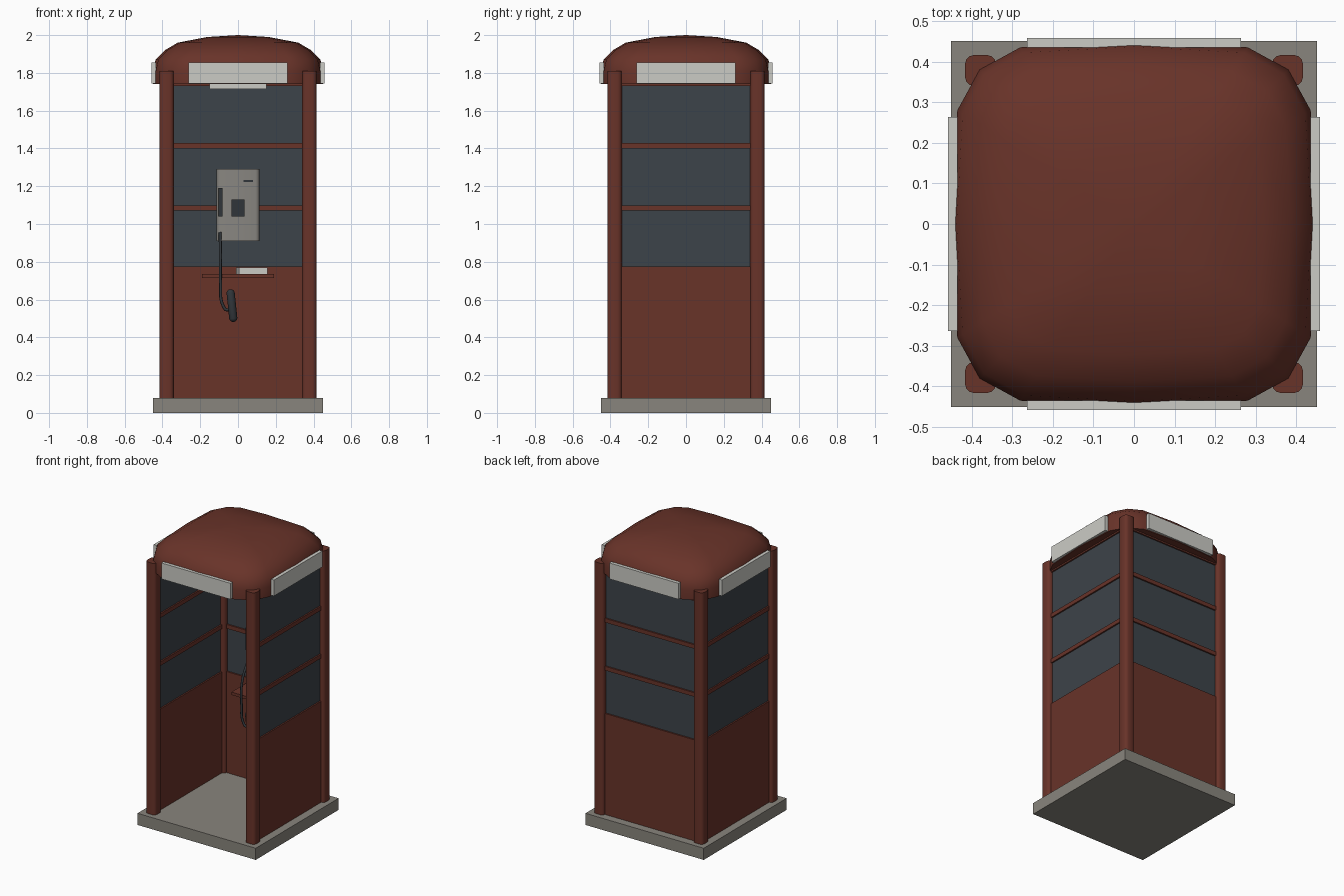
import bpy, bmesh
from math import radians
from mathutils import Vector, Matrix

cube = bpy.data.objects.get("Cube")
if cube:
    bpy.data.objects.remove(cube, do_unlink=True)


def material(name, r, g, b):
    m = bpy.data.materials.new(name)
    m.diffuse_color = (r, g, b, 1)
    m.use_nodes = True
    m.node_tree.nodes["Principled BSDF"].inputs["Base Color"].default_value = (r, g, b, 1)
    return m


RED = material("dark red paint", 0.14, 0.033, 0.022)
GLASS = material("dark glass", 0.046, 0.057, 0.067)
STONE = material("grey stone", 0.25, 0.235, 0.205)
CREAM = material("pale sign panel", 0.6, 0.6, 0.56)
METAL = material("phone metal", 0.25, 0.24, 0.22)
BLACK = material("black plastic", 0.03, 0.036, 0.042)


def add_object(name, bm, mat, smooth=False):
    bmesh.ops.recalc_face_normals(bm, faces=bm.faces)
    mesh = bpy.data.meshes.new(name)
    bm.to_mesh(mesh)
    bm.free()
    mesh.materials.append(mat)
    ob = bpy.data.objects.new(name, mesh)
    bpy.context.collection.objects.link(ob)
    if smooth:
        bpy.ops.object.select_all(action="DESELECT")
        ob.select_set(True)
        bpy.context.view_layer.objects.active = ob
        bpy.ops.object.shade_smooth_by_angle(angle=radians(40))
    return ob


def box(name, mat, xs, ys, zs, turn=0, bevel=0, upright=False):
    """Box between limits, turned about z; bevel all or only upright edges."""
    bm = bmesh.new()
    bmesh.ops.create_cube(bm, size=1)
    for v in bm.verts:
        v.co = Vector([lim[0] if c < 0 else lim[1] for c, lim in zip(v.co, (xs, ys, zs))])
    if bevel:
        edges = [e for e in bm.edges
                 if not upright or abs(e.verts[0].co.z - e.verts[1].co.z) > 0.01]
        bmesh.ops.bevel(bm, geom=edges, offset=bevel, segments=3, profile=0.5, affect="EDGES")
    bmesh.ops.rotate(bm, verts=bm.verts, matrix=Matrix.Rotation(radians(turn), 3, "Z"))
    return add_object(name, bm, mat, bevel > 0)


def tube(name, mat, points, radius):
    curve = bpy.data.curves.new(name, "CURVE")
    curve.dimensions = "3D"
    curve.bevel_depth = radius
    curve.bevel_resolution = 2
    curve.resolution_u = 6
    curve.use_fill_caps = True
    spline = curve.splines.new("BEZIER")
    spline.bezier_points.add(len(points) - 1)
    for p, co in zip(spline.bezier_points, points):
        p.co = co
        p.handle_left_type = p.handle_right_type = "AUTO"
    curve.materials.append(mat)
    ob = bpy.data.objects.new(name, curve)
    bpy.context.collection.objects.link(ob)


# Base slab
box("base_slab", STONE, (-0.45, 0.45), (-0.45, 0.45), (0, 0.08))

# Corner posts
for x, side in ((-0.378, "right"), (0.378, "left")):
    for y, end in ((-0.378, "front"), (0.378, "back")):
        box(f"{end}_{side}_post", RED, (x - 0.038, x + 0.038), (y - 0.038, y + 0.038),
            (0.08, 1.81), bevel=0.022, upright=True)

# Back and side walls: solid lower panel, glazing and bars
SPAN = (-0.345, 0.345)
for turn, side in ((0, "back"), (90, "right"), (-90, "left")):
    box(f"{side}_lower_panel", RED, SPAN, (0.36, 0.395), (0.08, 0.775), turn)
    box(f"{side}_glass", GLASS, SPAN, (0.37, 0.385), (0.775, 1.73), turn)
    for i, z in enumerate((1.085, 1.415)):
        box(f"{side}_glazing_bar_{i + 1}", RED, SPAN, (0.36, 0.395), (z - 0.014, z + 0.014), turn)
    box(f"{side}_header", RED, SPAN, (0.36, 0.395), (1.73, 1.76), turn)

# Sign panels on all four sides
for turn, side in ((0, "back"), (90, "right"), (180, "front"), (-90, "left")):
    box(f"{side}_sign", CREAM, (-0.263, 0.263), (0.435, 0.458), (1.745, 1.855), turn)

# Domed roof: rounded square outline shrinking upward
quarter = [(0.45, 0), (0.435, 0.28), (0.38, 0.38), (0.28, 0.435)]
outline = []
for k in range(4):
    turn = Matrix.Rotation(radians(90 * k), 2)
    outline += [turn @ Vector(p) for p in quarter]
bm = bmesh.new()
rings = []
for s, z in ((1, 1.74), (1, 1.81), (0.97, 1.87), (0.86, 1.92), (0.71, 1.96), (0.36, 1.99)):
    rings.append([bm.verts.new((p.x * s, p.y * s, z)) for p in outline])
n = len(outline)
for low, high in zip(rings, rings[1:]):
    for i in range(n):
        j = (i + 1) % n
        bm.faces.new((low[i], low[j], high[j], high[i]))
peak = bm.verts.new((0, 0, 2))
for i in range(n):
    bm.faces.new((rings[-1][i], rings[-1][(i + 1) % n], peak))
bm.faces.new(rings[0])
add_object("roof", bm, RED, True)

# Ceiling light
box("ceiling_light", CREAM, (-0.15, 0.15), (-0.15, 0.15), (1.715, 1.745))

# Shelf with a book
box("shelf", RED, (-0.19, 0.19), (0.2, 0.37), (0.715, 0.735))
box("book_pages", CREAM, (0.008, 0.155), (0.225, 0.34), (0.735, 0.77))
box("book_spine", METAL, (-0.01, 0.01), (0.223, 0.342), (0.735, 0.771))

# Wall telephone
box("phone_body", METAL, (-0.113, 0.113), (0.24, 0.37), (0.91, 1.29), bevel=0.02, upright=True)
box("phone_keypad", BLACK, (-0.035, 0.035), (0.232, 0.241), (1.04, 1.13))
box("coin_slot", BLACK, (0.028, 0.08), (0.235, 0.241), (1.222, 1.234))
box("handset_cradle", BLACK, (-0.102, -0.082), (0.225, 0.245), (1.04, 1.19))

# Hanging handset and cord
tube("phone_cord", BLACK, [(-0.095, 0.24, 0.955), (-0.093, 0.18, 0.85), (-0.092, 0.17, 0.68),
                           (-0.08, 0.17, 0.57), (-0.055, 0.17, 0.545), (-0.04, 0.17, 0.58)], 0.008)
bm = bmesh.new()
bmesh.ops.create_uvsphere(bm, u_segments=12, v_segments=9, radius=0.022)
for v in bm.verts:
    v.co.z += 0.065 if v.co.z > 0 else -0.065
tilt = Matrix.Rotation(radians(-6), 4, "Y")
bmesh.ops.transform(bm, verts=bm.verts, matrix=Matrix.Translation((-0.032, 0.17, 0.568)) @ tilt)
add_object("handset", bm, BLACK, True)
